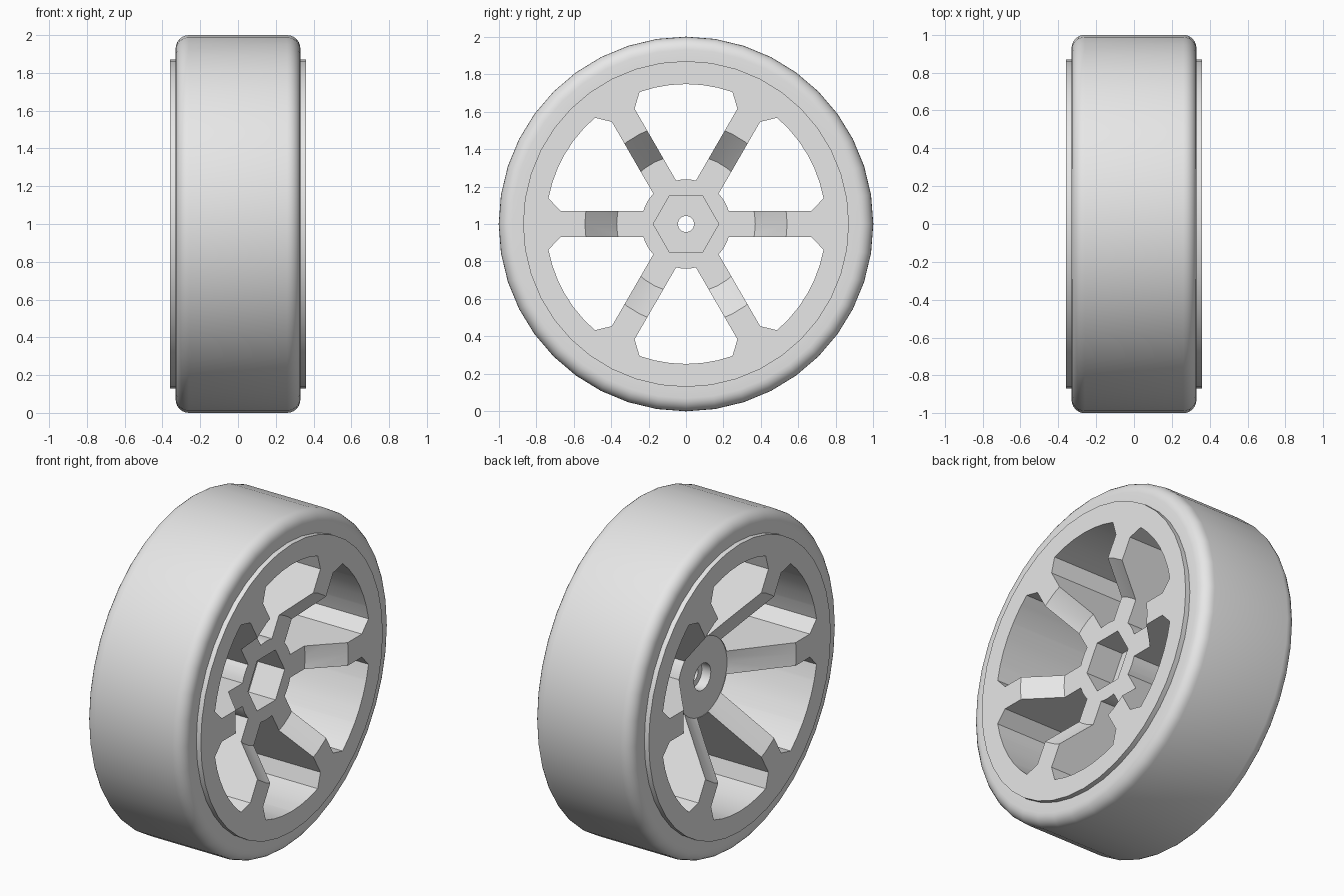
import bpy, bmesh
from math import sin, cos, radians, degrees, asin, sqrt, atan2, pi

cube = bpy.data.objects.get("Cube")
if cube:
    bpy.data.objects.remove(cube)

SEGMENTS = 40
SPOKES = 6

grey = bpy.data.materials.new("light grey")
grey.use_nodes = True
grey.diffuse_color = (0.8, 0.8, 0.8, 1)
grey.node_tree.nodes["Principled BSDF"].inputs["Base Color"].default_value = (0.8, 0.8, 0.8, 1)


def make_object(name, bm):
    bmesh.ops.recalc_face_normals(bm, faces=bm.faces)
    mesh = bpy.data.meshes.new(name)
    bm.to_mesh(mesh)
    bm.free()
    mesh.materials.append(grey)
    obj = bpy.data.objects.new(name, mesh)
    bpy.context.collection.objects.link(obj)
    obj.location.z = 1
    return obj


def select_only(obj):
    bpy.ops.object.select_all(action='DESELECT')
    obj.select_set(True)
    bpy.context.view_layer.objects.active = obj


def lathe(name, profile):
    """Turn a closed (radius, x) profile around the axle."""
    bm = bmesh.new()
    rings = []
    for i in range(SEGMENTS):
        a = 2 * pi * i / SEGMENTS
        rings.append([bm.verts.new((x, r * cos(a), r * sin(a))) for r, x in profile])
    for i, ring in enumerate(rings):
        after = rings[(i + 1) % SEGMENTS]
        for j in range(len(profile)):
            k = (j + 1) % len(profile)
            bm.faces.new((ring[j], ring[k], after[k], after[j]))
    return make_object(name, bm)


def prism(bm, outline, x0, x1):
    """Extrude a (y, z) outline along the axle."""
    near = [bm.verts.new((x0, y, z)) for y, z in outline]
    far = [bm.verts.new((x1, y, z)) for y, z in outline]
    bm.faces.new(near)
    bm.faces.new(far)
    for i in range(len(outline)):
        j = (i + 1) % len(outline)
        bm.faces.new((near[i], near[j], far[j], far[i]))


def polar(r, deg):
    return r * cos(radians(deg)), r * sin(radians(deg))


# Tyre with rounded shoulders
HALF_TYRE, BEVEL = 0.33, 0.07
tyre_profile = [(0.86, -HALF_TYRE)]
for side in (-1, 1):
    corner = []
    for i in range(7):
        a = pi / 2 * i / 6
        corner.append((1 - BEVEL + BEVEL * sin(a),
                       side * (HALF_TYRE - BEVEL + BEVEL * cos(a))))
    tyre_profile += corner if side < 0 else corner[::-1]
tyre_profile.append((0.86, HALF_TYRE))
tyre = lathe("tyre", tyre_profile)

# Rim, dished spokes and recessed hub as one turned body
wheel = lathe("wheel_rim", [
    (0.043, 0.19), (0.37, 0.19), (0.54, 0.36), (0.87, 0.36),
    (0.87, -0.36), (0.54, -0.36), (0.235, -0.11),
    (0.08, -0.11), (0.08, -0.05), (0.043, -0.05)])

# Window outline between two spokes, with chamfered outer corners
HUB, OPENING, HALF_SPOKE = 0.238, 0.747, 0.07
half = 180 / SPOKES
hub_angle = half - degrees(asin(HALF_SPOKE / HUB))
chamfer_r = sqrt(0.67 ** 2 + HALF_SPOKE ** 2)
chamfer_angle = half - degrees(atan2(HALF_SPOKE, 0.67))
arc_angle = 19.4
window = [(HUB, -hub_angle + hub_angle * i / 2) for i in range(5)]
window.append((chamfer_r, chamfer_angle))
window += [(OPENING, arc_angle - arc_angle * i / 3) for i in range(7)]
window.append((chamfer_r, -chamfer_angle))

bm = bmesh.new()
for n in range(SPOKES):
    turn = half + n * 2 * half
    prism(bm, [polar(r, a + turn) for r, a in window], -0.5, 0.5)
# Hexagonal socket in the hub
prism(bm, [polar(0.175, 60 * i) for i in range(6)], 0.01, 0.4)
cutter = make_object("window_cutter", bm)
cutter.hide_render = True

cut = wheel.modifiers.new("windows", 'BOOLEAN')
cut.operation = 'DIFFERENCE'
cut.solver = 'EXACT'
cut.object = cutter
select_only(wheel)
bpy.ops.object.modifier_apply(modifier=cut.name)
bpy.data.objects.remove(cutter)

for part in (tyre, wheel):
    select_only(part)
    bpy.ops.object.shade_smooth_by_angle(angle=radians(30))
